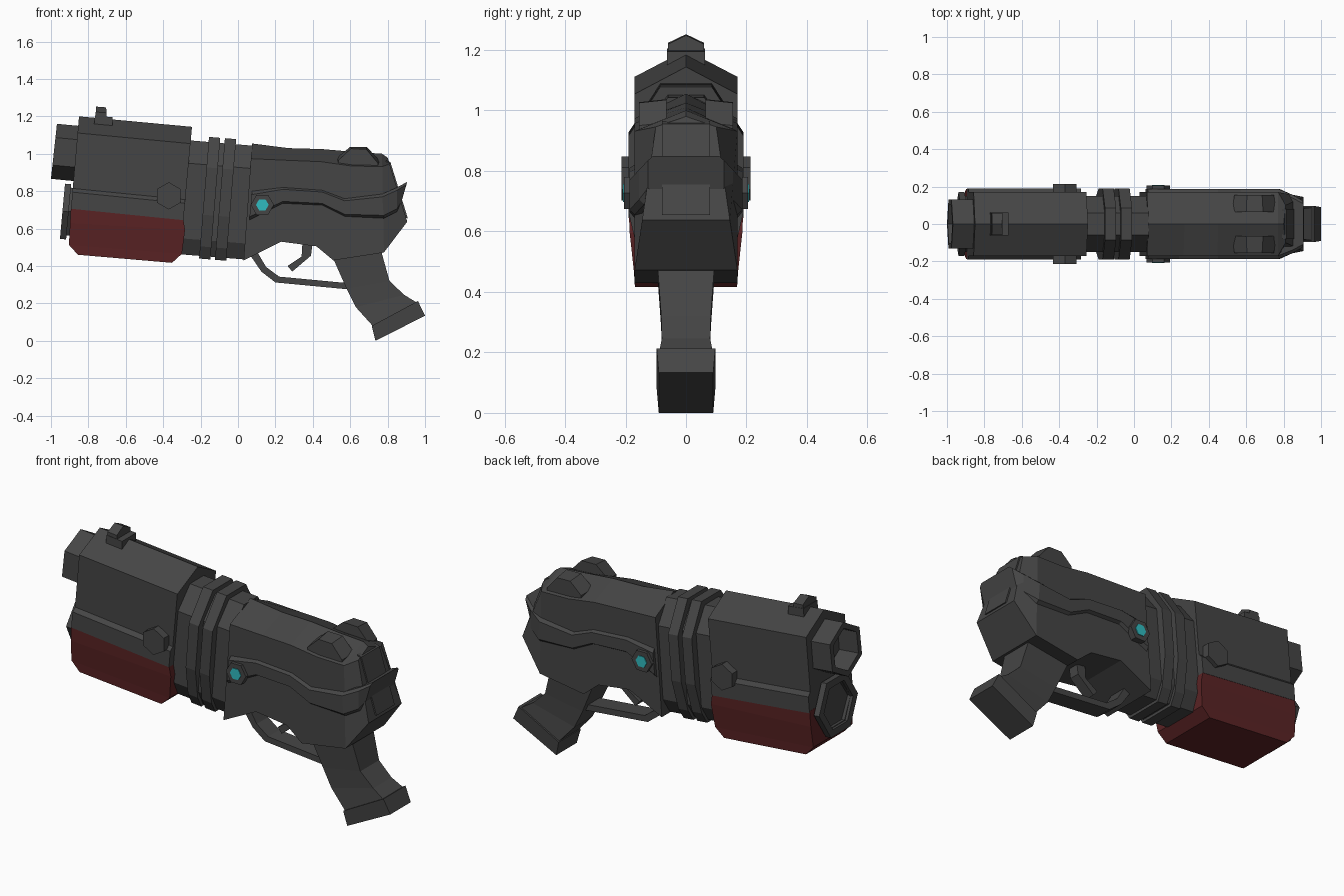
import bpy, bmesh, math
from mathutils import Vector

if "Cube" in bpy.data.objects:
    bpy.data.objects.remove(bpy.data.objects["Cube"])


def material(name, rgb):
    m = bpy.data.materials.new(name)
    m.diffuse_color = (*rgb, 1)
    m.use_nodes = True
    m.node_tree.nodes["Principled BSDF"].inputs["Base Color"].default_value = m.diffuse_color
    return m


GREY = material("dark grey", (0.06, 0.06, 0.06))
RED = material("dark red", (0.105, 0.017, 0.018))
CYAN = material("cyan", (0.03, 0.5, 0.53))


def loft(name, rings, mat=GREY):
    """Skin a list of equal-length point rings and cap both ends."""
    bm = bmesh.new()
    vs = [[bm.verts.new(p) for p in r] for r in rings]
    n = len(rings[0])
    for a, b in zip(vs, vs[1:]):
        for i in range(n):
            j = (i + 1) % n
            bm.faces.new((a[i], a[j], b[j], b[i]))
    bm.faces.new(vs[0])
    bm.faces.new(vs[-1][::-1])
    bmesh.ops.recalc_face_normals(bm, faces=bm.faces)
    me = bpy.data.meshes.new(name)
    bm.to_mesh(me)
    bm.free()
    me.materials.append(mat)
    ob = bpy.data.objects.new(name, me)
    bpy.context.collection.objects.link(ob)
    return ob


def section(top, bot, shape, k=1.0):
    """Mirrored section between two (x, z) points; shape = (half width, 0..1 down)."""
    pts = []
    for y, t in list(shape) + [(-y, t) for y, t in reversed(shape) if y]:
        t = 0.5 + (t - 0.5) * k
        pts.append((top[0] + (bot[0] - top[0]) * t, y * k, top[1] + (bot[1] - top[1]) * t))
    return pts


def body(name, stations, shape, mat=GREY):
    return loft(name, [section(a, b, shape) for a, b in stations], mat)


def box_loft(name, stations, mat=GREY):
    """Rectangular sections: (point a, point b, half width)."""
    return loft(name, [section(a, b, [(w, 0), (w, 1)]) for a, b, w in stations], mat)


def prism(name, profile, y0, y1, mat=GREY):
    return loft(name, [[(x, y, z) for x, z in profile] for y in (y0, y1)], mat)


def tube(name, front, back, shape, k):
    """Hollow tube with an outer wall and a recessed bore."""
    loft(name, [section(*back, shape), section(*front, shape),
                section(*front, shape, k), section(*back, shape, k)])


def hexagon(cx, cz, r, turn):
    return [(cx + r * math.cos(turn + i * math.pi / 3), cz + r * math.sin(turn + i * math.pi / 3))
            for i in range(6)]


# front housing and barrel
body("front_housing", [((-.85, 1.2), (-.893, .706)), ((-.246, 1.144), (-.292, .645))],
     [(0, 0), (.17, .18), (.17, .78), (.19, .82), (.19, 1)])
tube("barrel", ((-.968, 1.16), (-1, .866)), ((-.7, 1.135), (-.73, .84)),
     [(0, 0), (.13, .25), (.13, .75), (0, 1)], .78)

# lower muzzle: flange ring and the thinner tube behind it
hex_flat = [(.085, 0), (.17, .5), (.085, 1)]
tube("lower_flange", ((-.925, .84), (-.952, .545)), ((-.892, .837), (-.919, .542)), hex_flat, .75)
tube("lower_tube", ((-.91, .82), (-.935, .565)), ((-.85, .815), (-.875, .56)),
     [(.07, 0), (.15, .5), (.07, 1)], .85)

# red magazine
box_loft("magazine", [((-.893, .717), (-.294, .658), .189), ((-.898, .63), (-.283, .594), .186),
                      ((-.904, .513), (-.30, .465), .172), ((-.856, .46), (-.353, .417), .169)], RED)

# neck and two collars
body("neck", [((-.30, 1.075), (-.34, .465)), ((.08, 1.043), (.035, .435))],
     [(.06, 0), (.15, .2), (.15, .86), (.10, 1)])
collar = [(.085, 0), (.19, .25), (.19, .64), (.15, .9), (.11, 1)]
for n, x in enumerate((-.155, -.07)):
    z = 1.09 - .08 * (x + .155)
    body(f"collar_{n + 1}", [((x, z), (x - .053, z - .65)),
                             ((x + .06, z - .005), (x + .007, z - .655))], collar)

# receiver, tapering at the rear
rec = [(0, 0), (.17, .13), (.17, 1)]
rings = [section(a, b, rec) for a, b in [
    ((.075, 1.055), (.03, .43)), ((.27, 1.03), (.23, .53)), ((.45, 1.025), (.42, .505)),
    ((.62, 1.01), (.51, .43)), ((.77, 1.0), (.78, .472))]]
rings.append(section((.80, .98), (.905, .637), [(0, 0), (.10, .1), (.145, 1)]))
loft("receiver", rings)

# raised side band wrapping round to the rear fins
band = [((.075, .80), (.06, .645), .187), ((.24, .82), (.24, .735), .187),
        ((.45, .805), (.45, .725), .187), ((.57, .76), (.57, .665), .187),
        ((.77, .785), (.78, .655), .187), ((.85, .82), (.85, .69), .155),
        ((.905, .85), (.87, .73), .125)]
loft("side_band", [section(a, b, [(w - .017, 0), (w, .12), (w, .88), (w - .017, 1)])
                   for a, b, w in band])
box_loft("rear_plate", [((.79, .965), (.88, .66), .08), ((.815, .955), (.908, .655), .08)])

# grip and its base
box_loft("grip", [((.50, .46), (.76, .50), .095), ((.58, .28), (.81, .32), .082),
                  ((.63, .18), (.888, .246), .08), ((.72, .08), (.955, .205), .088)])
box_loft("grip_base", [((.715, .08), (.962, .213), .097), ((.735, 0), (1, .134), .09)])

# trigger guard and trigger
prism("trigger_guard", [(.06, .465), (.125, .37), (.20, .312), (.59, .275), (.57, .31),
                        (.22, .343), (.15, .395), (.10, .48)], -.05, .05)
prism("trigger", [(.345, .53), (.40, .53), (.39, .455), (.29, .37), (.265, .40), (.34, .45)],
      -.03, .03)

# front sight: base and peaked post
box_loft("front_sight_base", [((-.77, 1.15), (-.67, 1.14), .062), ((-.765, 1.205), (-.67, 1.195), .062)])
body("front_sight_post", [((-.758, 1.252), (-.765, 1.17)), ((-.705, 1.248), (-.70, 1.165))],
     [(0, 0), (.06, .35), (.06, 1)])

# paired bolts, lights and rear sights
for side, s in (("left", -1), ("right", 1)):
    prism(f"front_bolt_{side}", hexagon(-.37, .775, .073, math.pi / 6), s * .15, s * .214)
    prism(f"rear_bolt_{side}", hexagon(.13, .727, .062, 0), s * .15, s * .205)
    prism(f"light_{side}", hexagon(.13, .727, .034, 0), s * .203, s * .209, CYAN)
    sight = [(.525, .94), (.525, .975), (.60, 1.037), (.69, 1.035), (.76, .96), (.76, .92)]
    loft(f"rear_sight_{side}", [[(x, s * .065, z) for x, z in sight],
                                [(x * .9 + .064, s * .155, z - .01) for x, z in sight]])
